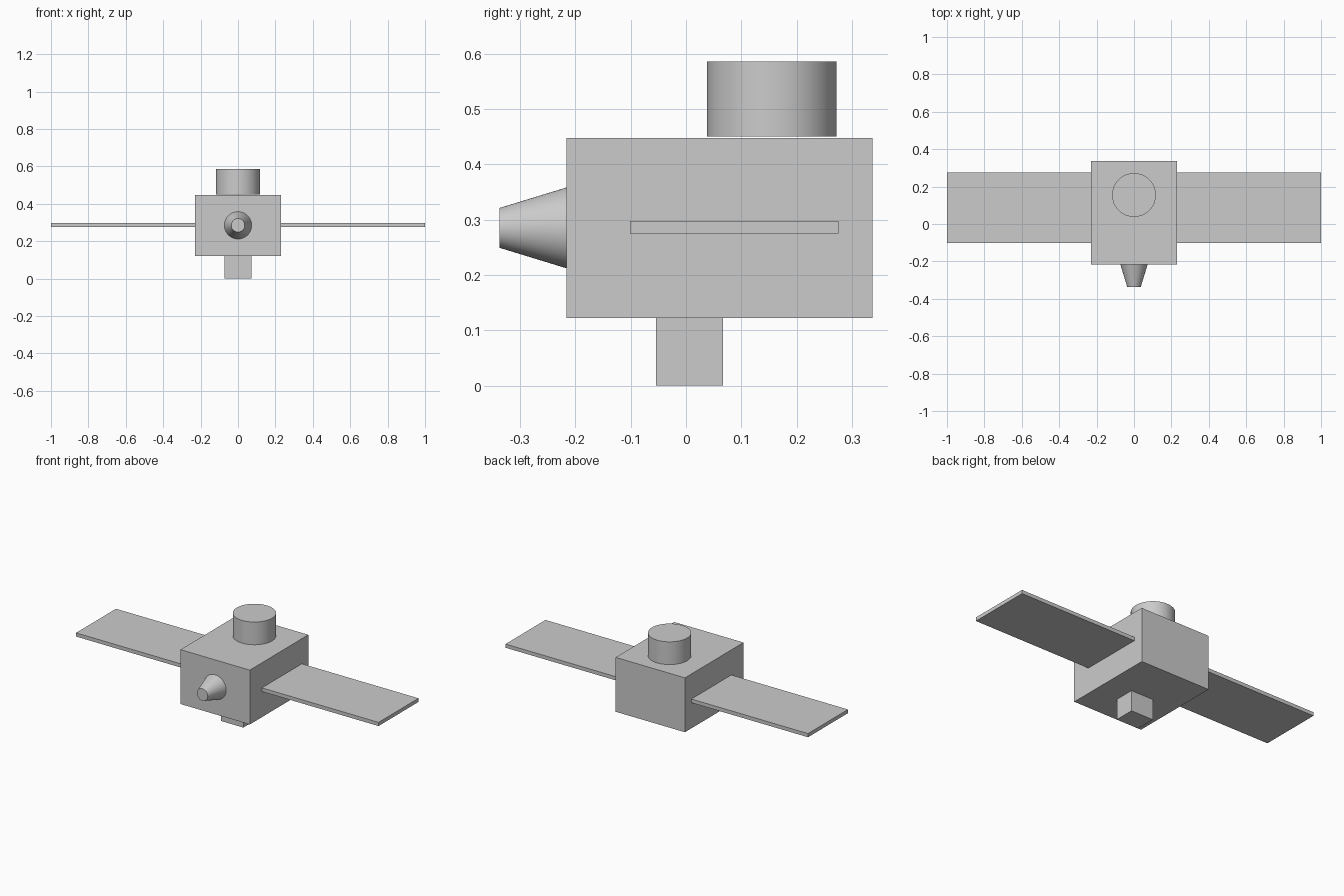
import bpy
from math import pi

if "Cube" in bpy.data.objects:
    bpy.data.objects.remove(bpy.data.objects["Cube"])


def box(name, lo, hi):
    bpy.ops.mesh.primitive_cube_add(size=1, location=[(a + b) / 2 for a, b in zip(lo, hi)])
    ob = bpy.context.object
    ob.name = name
    ob.scale = [b - a for a, b in zip(lo, hi)]
    bpy.ops.object.transform_apply(location=False, rotation=False, scale=True)
    return ob


def cone(name, r1, r2, depth, loc, rot=(0, 0, 0)):
    bpy.ops.mesh.primitive_cone_add(vertices=64, radius1=r1, radius2=r2, depth=depth,
                                    location=loc, rotation=rot)
    ob = bpy.context.object
    ob.name = name
    bpy.ops.object.shade_smooth_by_angle()
    return ob


# Main body and square block underneath
box("body", (-0.229, -0.216, 0.122), (0.229, 0.337, 0.447))
box("bottom_block", (-0.073, -0.054, 0.0), (0.073, 0.067, 0.122))

# Flat panels on both sides
for side, name in ((1, "right_panel"), (-1, "left_panel")):
    x0, x1 = sorted((side * 0.229, side * 1.0))
    box(name, (x0, -0.101, 0.275), (x1, 0.276, 0.297))

# Drum on top
cone("top_drum", 0.117, 0.117, 0.136, (0, 0.155, 0.518))

# Tapered nozzle pointing forward
cone("front_nozzle", 0.073, 0.036, 0.121, (0, -0.2765, 0.285), (pi / 2, 0, 0))
